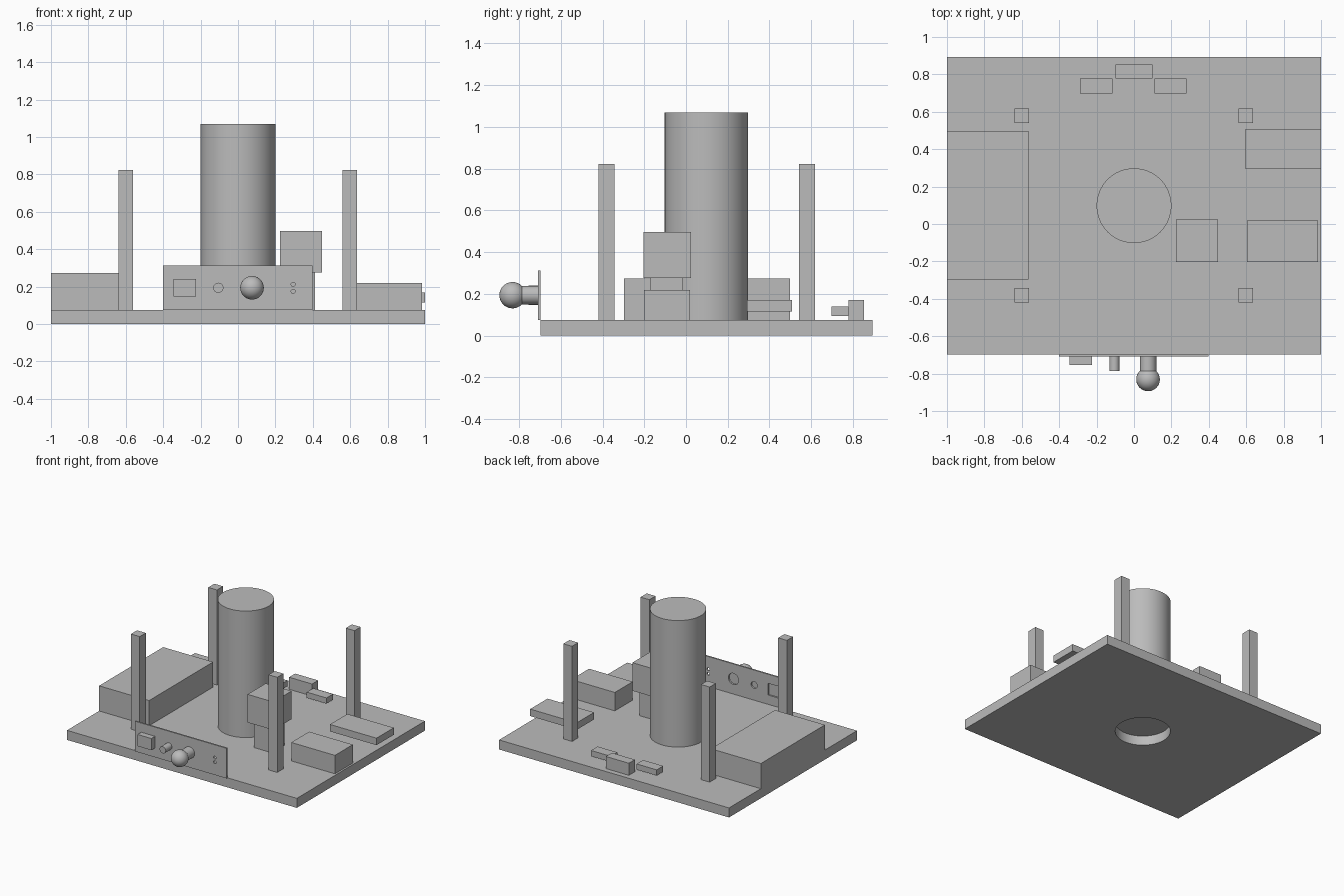
import bpy, math

cube = bpy.data.objects.get("Cube")
if cube:
    bpy.data.objects.remove(cube, do_unlink=True)

grey = bpy.data.materials.new("plain grey")
grey.use_nodes = True
COLOUR = (0.5, 0.5, 0.5, 1)
grey.diffuse_color = COLOUR
grey.node_tree.nodes["Principled BSDF"].inputs["Base Color"].default_value = COLOUR


def finish(name):
    ob = bpy.context.object
    ob.name = ob.data.name = name
    ob.data.materials.append(grey)
    return ob


def box(name, x, y, z):
    """Box from (low, high) ranges along each axis."""
    ranges = (x, y, z)
    bpy.ops.mesh.primitive_cube_add(size=1, location=[(a + b) / 2 for a, b in ranges])
    ob = finish(name)
    ob.scale = [b - a for a, b in ranges]
    bpy.ops.object.transform_apply(location=False, rotation=False, scale=True)
    return ob


def rod(name, centre, radius, length, along_y=False, sides=64):
    bpy.ops.mesh.primitive_cylinder_add(
        vertices=sides, radius=radius, depth=length, location=centre,
        rotation=(math.pi / 2 if along_y else 0, 0, 0))
    ob = finish(name)
    bpy.ops.object.shade_smooth_by_angle(angle=math.radians(30))
    return ob


def cut(target, cutter):
    """Cut a hole, then discard the cutter."""
    mod = target.modifiers.new("hole", "BOOLEAN")
    mod.operation, mod.solver, mod.object = "DIFFERENCE", "EXACT", cutter
    bpy.context.view_layer.objects.active = target
    bpy.ops.object.modifier_apply(modifier=mod.name)
    bpy.data.objects.remove(cutter, do_unlink=True)


# Base plate with a round opening under the column
FLOOR, FRONT, BACK = 0.075, -0.697, 0.894
plate = box("base_plate", (-1, 1), (FRONT, BACK), (0, FLOOR))
cut(plate, rod("cutter", (0, 0.098, 0), 0.198, 0.4))

# Central column
TOP = 1.07
rod("central_column", (0, 0.098, (TOP + FLOOR) / 2), 0.2, TOP - FLOOR)

# Four corner posts
for side, x in (("right", -0.6), ("left", 0.597)):
    for end, y in (("front", -0.381), ("back", 0.579)):
        box(f"{end}_{side}_post", (x - 0.038, x + 0.038), (y - 0.038, y + 0.038), (FLOOR, 0.823))

# Blocks standing on the plate
box("large_block", (-1, -0.565), (-0.298, 0.498), (FLOOR, 0.273))
box("low_block", (0.605, 0.985), (-0.202, 0.02), (FLOOR, 0.22))
box("raised_slab", (0.595, 1), (0.293, 0.508), (0.115, 0.17))
box("pedestal", (0.26, 0.413), (-0.17, -0.015), (FLOOR, 0.276))
box("pedestal_cube", (0.225, 0.45), (-0.203, 0.023), (0.276, 0.497))

# Connectors at the back edge
box("back_connector", (-0.1, 0.1), (0.778, 0.853), (FLOOR, 0.17))
box("back_connector_right", (-0.29, -0.115), (0.697, 0.778), (0.095, 0.14))
box("back_connector_left", (0.11, 0.282), (0.697, 0.778), (0.095, 0.14))

# Front panel with openings behind each control and two pinholes
FACE = FRONT - 0.012
panel = box("front_panel", (-0.4, 0.397), (FACE, FRONT), (FLOOR, 0.312))
MID = 0.194
SWITCH = ((-0.345, -0.225), (0.148, 0.24))
cut(panel, box("cutter", SWITCH[0], (FACE - 0.1, FRONT + 0.1), SWITCH[1]))
for x, z, radius in ((-0.105, MID, 0.027), (0.075, MID, 0.044),
                     (0.295, 0.175, 0.011), (0.295, 0.212, 0.011)):
    cut(panel, rod("cutter", (x, FACE, z), radius, 0.2, True, 32))

# Controls on the panel
box("switch_block", SWITCH[0], (-0.755, FACE), SWITCH[1])
rod("small_button", (-0.105, (FACE - 0.786) / 2, MID), 0.027, FACE + 0.786 + 0, True, 32)
rod("knob_shaft", (0.075, (FACE - 0.8) / 2, MID), 0.044, FACE + 0.8, True, 48)
bpy.ops.mesh.primitive_uv_sphere_add(segments=48, ring_count=24, radius=0.063,
                                     location=(0.075, -0.831, MID))
finish("knob_ball")
bpy.ops.object.shade_smooth()
